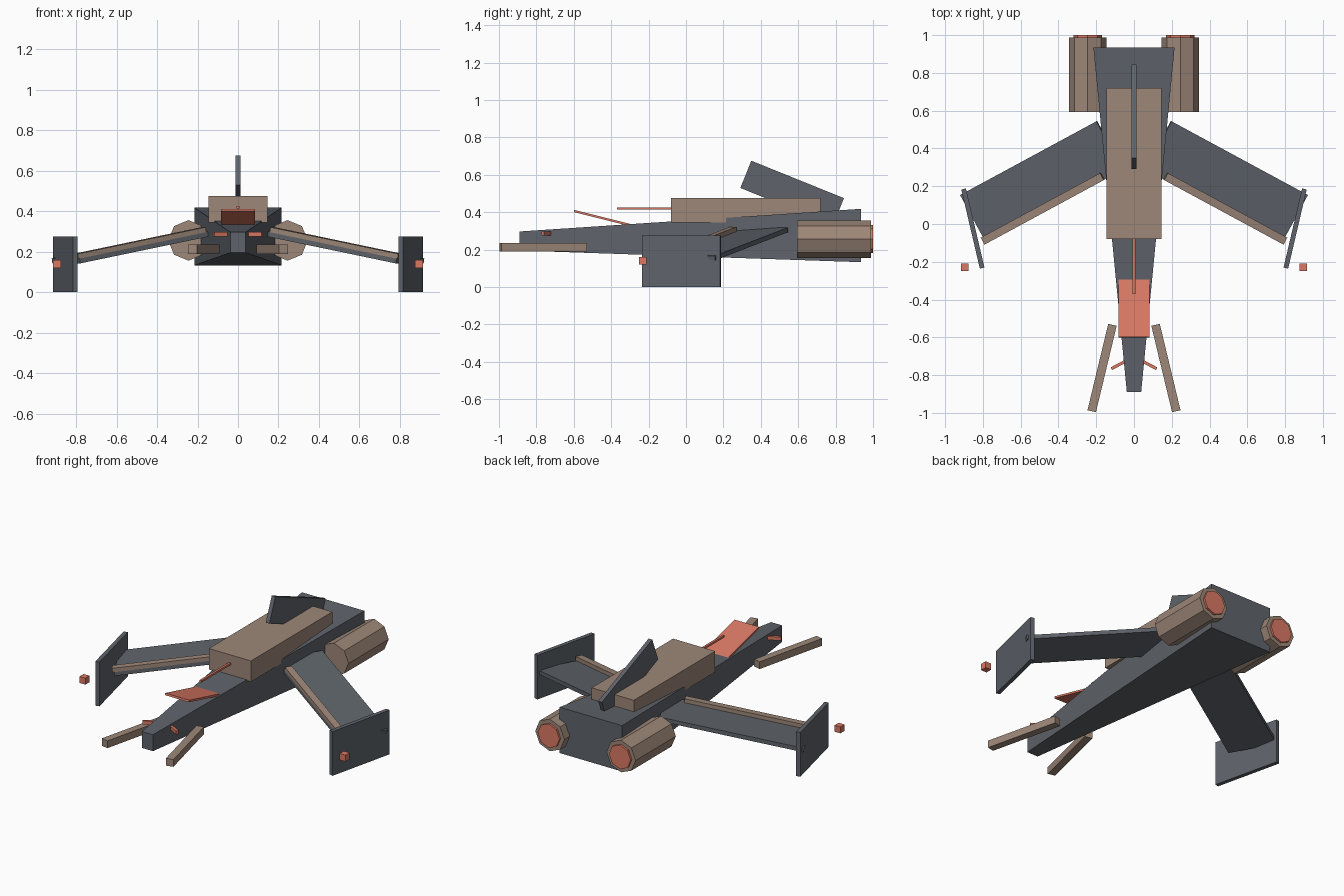
import bpy, bmesh
from math import radians, atan2, hypot
from mathutils import Matrix

if "Cube" in bpy.data.objects:
    bpy.data.objects.remove(bpy.data.objects["Cube"])


def material(name, rgb):
    m = bpy.data.materials.new(name)
    m.diffuse_color = (*rgb, 1)
    m.use_nodes = True
    m.node_tree.nodes["Principled BSDF"].inputs["Base Color"].default_value = m.diffuse_color
    return m


GRAY = material("slate_gray", (0.114, 0.127, 0.147))
TAN = material("dusty_tan", (0.337, 0.242, 0.188))
CORAL = material("coral", (0.70, 0.19, 0.127))


def finish(name, bm, mat, loc=(0, 0, 0), rot=(0, 0, 0)):
    bmesh.ops.recalc_face_normals(bm, faces=bm.faces)
    me = bpy.data.meshes.new(name)
    bm.to_mesh(me)
    bm.free()
    me.materials.append(mat)
    ob = bpy.data.objects.new(name, me)
    ob.location = loc
    ob.rotation_euler = [radians(a) for a in rot]
    bpy.context.collection.objects.link(ob)
    return ob


def box(name, size, loc, mat, rot=(0, 0, 0)):
    bm = bmesh.new()
    bmesh.ops.create_cube(bm, size=1, matrix=Matrix.Diagonal((*size, 1)))
    return finish(name, bm, mat, loc, rot)


def pair(name, size, loc, mat, rot=(0, 0, 0)):
    """Right part and its left mirror image."""
    x, y, z = loc
    rx, ry, rz = rot
    box("right_" + name, size, loc, mat, rot)
    box("left_" + name, size, (-x, y, z), mat, (rx, -ry, -rz))


def octagon(name, r, y0, y1, x, z, mat):
    """Eight-sided cylinder along y with a corner at the top."""
    bm = bmesh.new()
    bmesh.ops.create_cone(bm, cap_ends=True, segments=8, radius1=r, radius2=r,
                          depth=y1 - y0)
    return finish(name, bm, mat, (x, (y0 + y1) / 2, z), (90, 0, 0))


# Fuselage: box tapering to the nose
bm = bmesh.new()
ends = []
for y, w, z0, z1 in ((-0.89, 0.038, 0.195, 0.297), (0.935, 0.215, 0.133, 0.418)):
    ends.append([bm.verts.new(p) for p in
                 ((-w, y, z0), (w, y, z0), (w, y, z1), (-w, y, z1))])
a, b = ends
bm.faces.new(a)
bm.faces.new(b)
for i in range(4):
    j = (i + 1) % 4
    bm.faces.new((a[i], a[j], b[j], b[i]))
finish("fuselage", bm, GRAY)

# Upper deck, tail fin, probe and windscreen
box("upper_deck", (0.29, 0.80, 0.13), (0, 0.32, 0.41), TAN)
box("tail_fin", (0.025, 0.534, 0.157), (0, 0.5675, 0.5025), GRAY, (-22, 0, 0))
box("probe", (0.014, 0.32, 0.012), (0, -0.21, 0.42), CORAL)
box("windscreen", (0.166, 0.325, 0.012), (0, -0.441, 0.367), CORAL, (-14, 0, 0))

# Swept, drooping wings with leading edge strips and end plates
WING = (0, 10.4, -28.4)
pair("wing", (0.834, 0.29, 0.025), (0.489, 0.222, 0.23), GRAY, WING)
pair("wing_strip", (0.73, 0.042, 0.025), (0.484, 0.081, 0.243), TAN, WING)
pair("end_plate", (0.025, 0.43, 0.275), (0.853, -0.024, 0.1375), GRAY, (0, 0, -13.2))
pair("tip_light", (0.04, 0.04, 0.04), (0.895, -0.23, 0.14), CORAL)

# Nose prongs and small whiskers
prong = (0.112, -0.467)
pair("prong", (0.046, hypot(0.112, 0.457), 0.045), (0.169, -0.7625, 0.2125), TAN,
     (0, 0, 13.5))
pair("whisker", (0.09, 0.016, 0.022), (0.08, -0.745, 0.286), CORAL, (0, 0, -28))

# Engines with glowing exhausts
for side, s in (("right", 1), ("left", -1)):
    octagon(side + "_engine", 0.1, 0.593, 0.988, s * 0.245, 0.256, TAN)
    octagon(side + "_exhaust", 0.075, 0.95, 1.0, s * 0.245, 0.256, CORAL)
